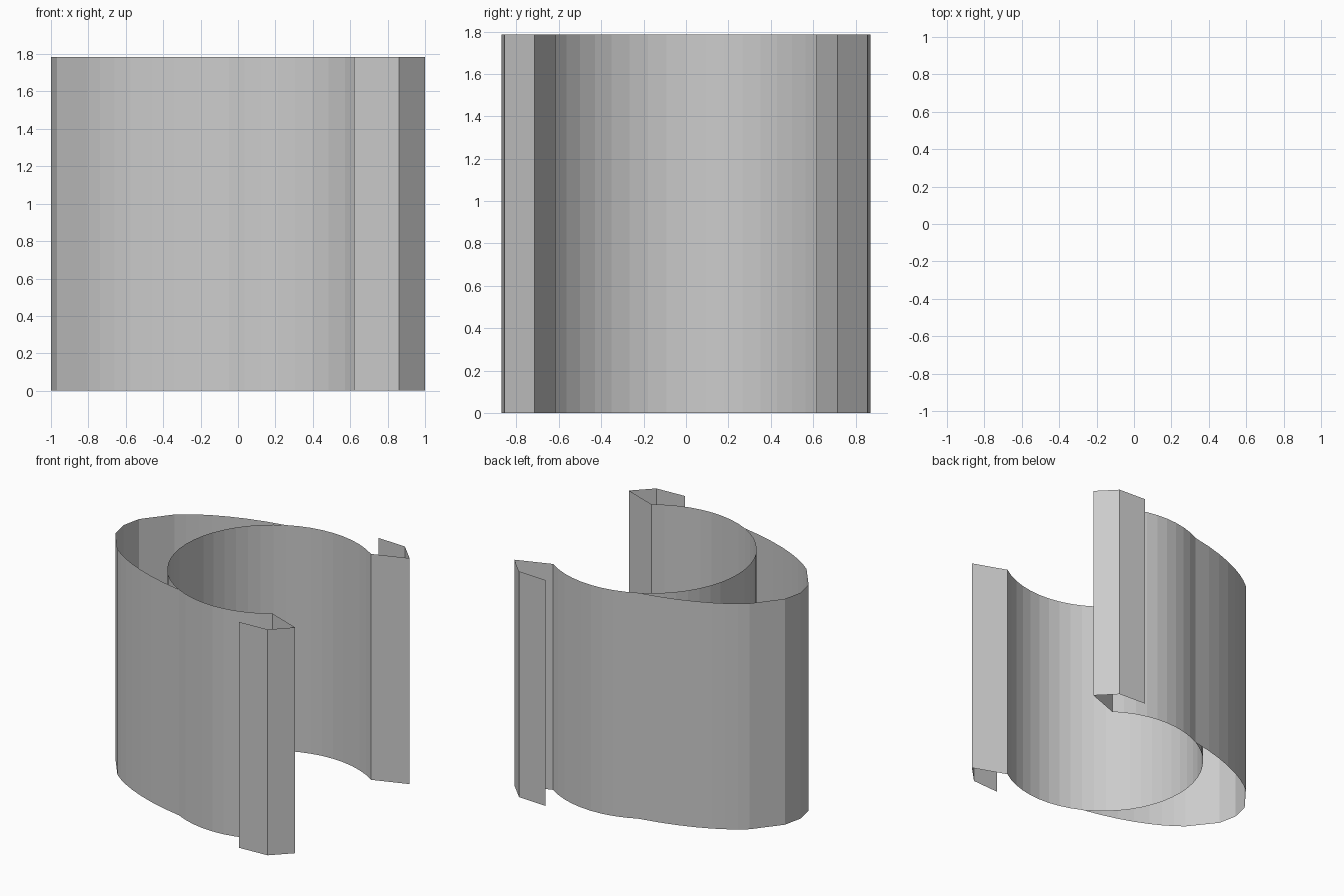
import bpy
import bmesh
from math import sin, cos, radians

if "Cube" in bpy.data.objects:
    bpy.data.objects.remove(bpy.data.objects["Cube"])

HEIGHT = 1.785
RING_X, RING_R = 0.30, 0.752
RING_START, RING_SEGS = 55, 36


def wall(name, path):
    """Extrude an open x/y path straight up into a thin, uncapped wall."""
    bm = bmesh.new()
    verts = [bm.verts.new((x, y, 0)) for x, y in path]
    edges = [bm.edges.new(pair) for pair in zip(verts, verts[1:])]
    geom = bmesh.ops.extrude_edge_only(bm, edges=edges)["geom"]
    top = [v for v in geom if isinstance(v, bmesh.types.BMVert)]
    bmesh.ops.translate(bm, verts=top, vec=(0, 0, HEIGHT))
    mesh = bpy.data.meshes.new(name)
    bm.to_mesh(mesh)
    bm.free()
    obj = bpy.data.objects.new(name, mesh)
    bpy.context.collection.objects.link(obj)
    return obj


def mirrored(path):
    return [(x, -y) for x, y in path]


# Round open gripping ring
step = (360 - 2 * RING_START) / RING_SEGS
ring = []
for i in range(RING_SEGS + 1):
    a = radians(RING_START + i * step)
    ring.append((RING_X + RING_R * cos(a), RING_R * sin(a)))
wall("gripping_ring", ring)

# Elliptical nose shell that joins the ring on both sides
half = [ring[9]]
for deg in (63, 57, 51, 45, 40, 35, 30, 12):
    p = radians(deg)
    half.append((0.45 - 1.45 * cos(p), 0.71 * sin(p)))
wall("nose_shell", half + [(-1.0, 0.0)] + mirrored(half)[::-1])

# Folded hooks at the two mouth ends
hook = [ring[0], (1.0, 0.715), (0.86, 0.857), (0.62, 0.87)]
wall("back_hook", hook)
wall("front_hook", mirrored(hook))
